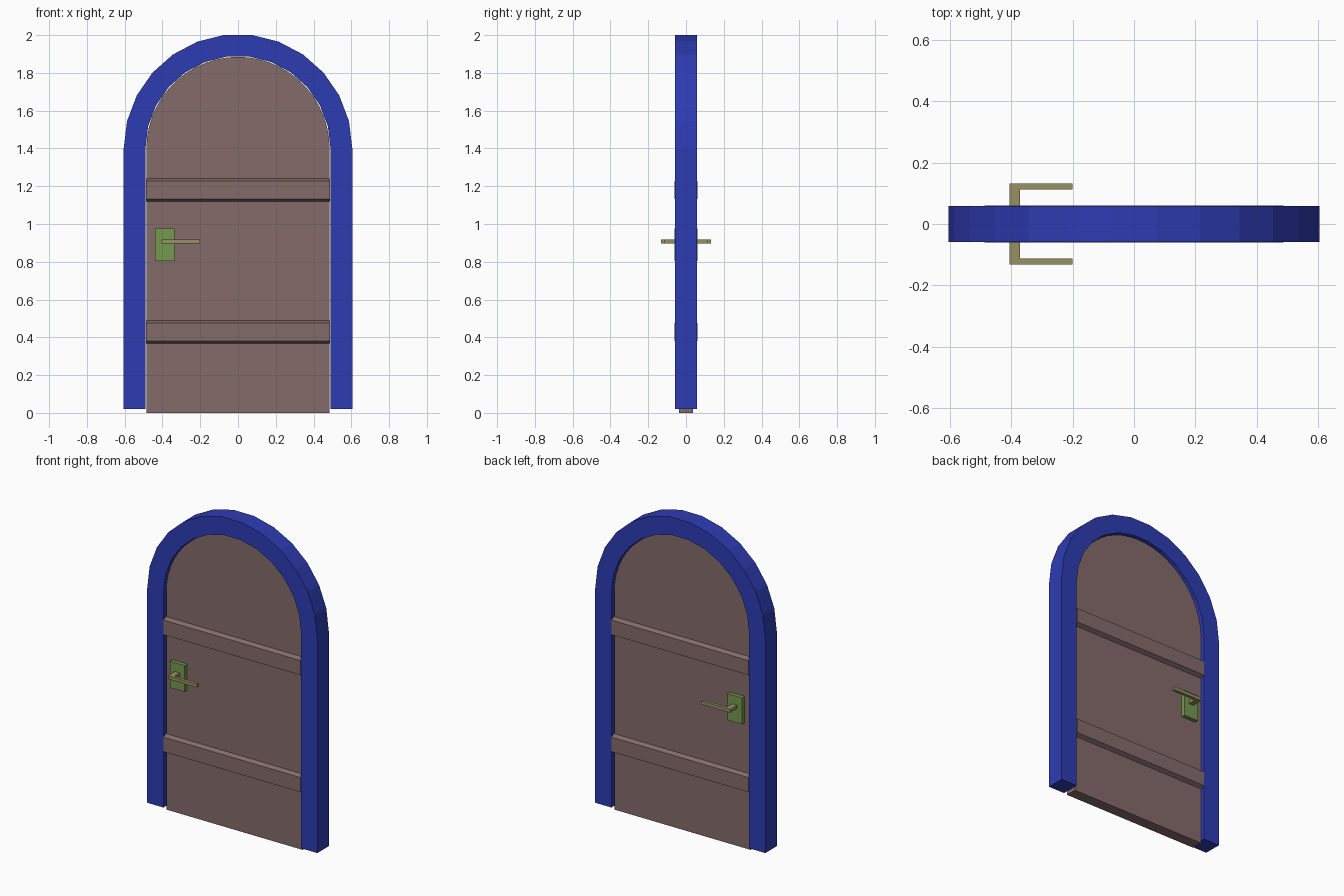
import bpy
import bmesh
from math import pi, cos, sin
from mathutils import Vector

cube = bpy.data.objects.get("Cube")
if cube:
    bpy.data.objects.remove(cube, do_unlink=True)


def material(name, r, g, b):
    m = bpy.data.materials.new(name)
    m.use_nodes = True
    m.diffuse_color = (r, g, b, 1)
    m.node_tree.nodes["Principled BSDF"].inputs["Base Color"].default_value = (r, g, b, 1)
    return m


BLUE = material("frame blue", 0.027, 0.045, 0.45)
BROWN = material("door brown", 0.235, 0.146, 0.146)
GREEN = material("plate green", 0.18, 0.32, 0.077)
BRASS = material("handle brass", 0.315, 0.28, 0.125)


def prism(name, outline, sweep, mat):
    """Extrude a closed planar outline along a vector."""
    bm = bmesh.new()
    face = bm.faces.new([bm.verts.new(p) for p in outline])
    moved = bmesh.ops.extrude_face_region(bm, geom=[face])["geom"]
    verts = [v for v in moved if isinstance(v, bmesh.types.BMVert)]
    bmesh.ops.translate(bm, verts=verts, vec=Vector(sweep))
    bmesh.ops.recalc_face_normals(bm, faces=bm.faces)
    mesh = bpy.data.meshes.new(name)
    bm.to_mesh(mesh)
    bm.free()
    mesh.materials.append(mat)
    obj = bpy.data.objects.new(name, mesh)
    bpy.context.collection.objects.link(obj)
    return obj


def arch(radius, bottom, y, segments):
    """Outline of an arched opening, from right foot to left foot."""
    curve = [(radius * cos(pi * i / segments), y, SPRING + radius * sin(pi * i / segments))
             for i in range(segments + 1)]
    return [(radius, y, bottom)] + curve + [(-radius, y, bottom)]


SPRING = 1.4        # height where the arch begins
FRAME_Y = 0.058     # half depth of the frame
DOOR_Y = 0.036      # half thickness of the door
FACE_Y = 0.061      # front of bands and plates

# Arched frame and door leaf
outer = arch(0.605, 0.02, -FRAME_Y, 13)
inner = arch(0.49, 0.02, -FRAME_Y, 13)
prism("door_frame", outer + inner[::-1], (0, 2 * FRAME_Y, 0), BLUE)
prism("door_leaf", arch(0.485, 0, -DOOR_Y, 26), (0, 2 * DOOR_Y, 0), BROWN)

for side, s in (("front", -1), ("back", 1)):
    # Cross bands with sloped edges
    for label, z in (("lower", 0.428), ("upper", 1.18)):
        profile = [(DOOR_Y, -0.06), (FACE_Y, -0.047), (FACE_Y, 0.047), (DOOR_Y, 0.06)]
        prism(f"{side}_{label}_band", [(-0.487, s * y, z + h) for y, h in profile],
              (0.974, 0, 0), BROWN)

    # Handle plate
    plate = [(-0.44, 0.805), (-0.337, 0.805), (-0.337, 0.975), (-0.44, 0.975)]
    prism(f"{side}_handle_plate", [(x, s * DOOR_Y, z) for x, z in plate],
          (0, s * (FACE_Y - DOOR_Y), 0), GREEN)

    # L-shaped lever handle
    lever = [(-0.406, FACE_Y), (-0.406, 0.132), (-0.2, 0.132),
             (-0.2, 0.113), (-0.371, 0.113), (-0.371, FACE_Y)]
    prism(f"{side}_handle", [(x, s * y, 0.897) for x, y in lever], (0, 0, 0.021), BRASS)
